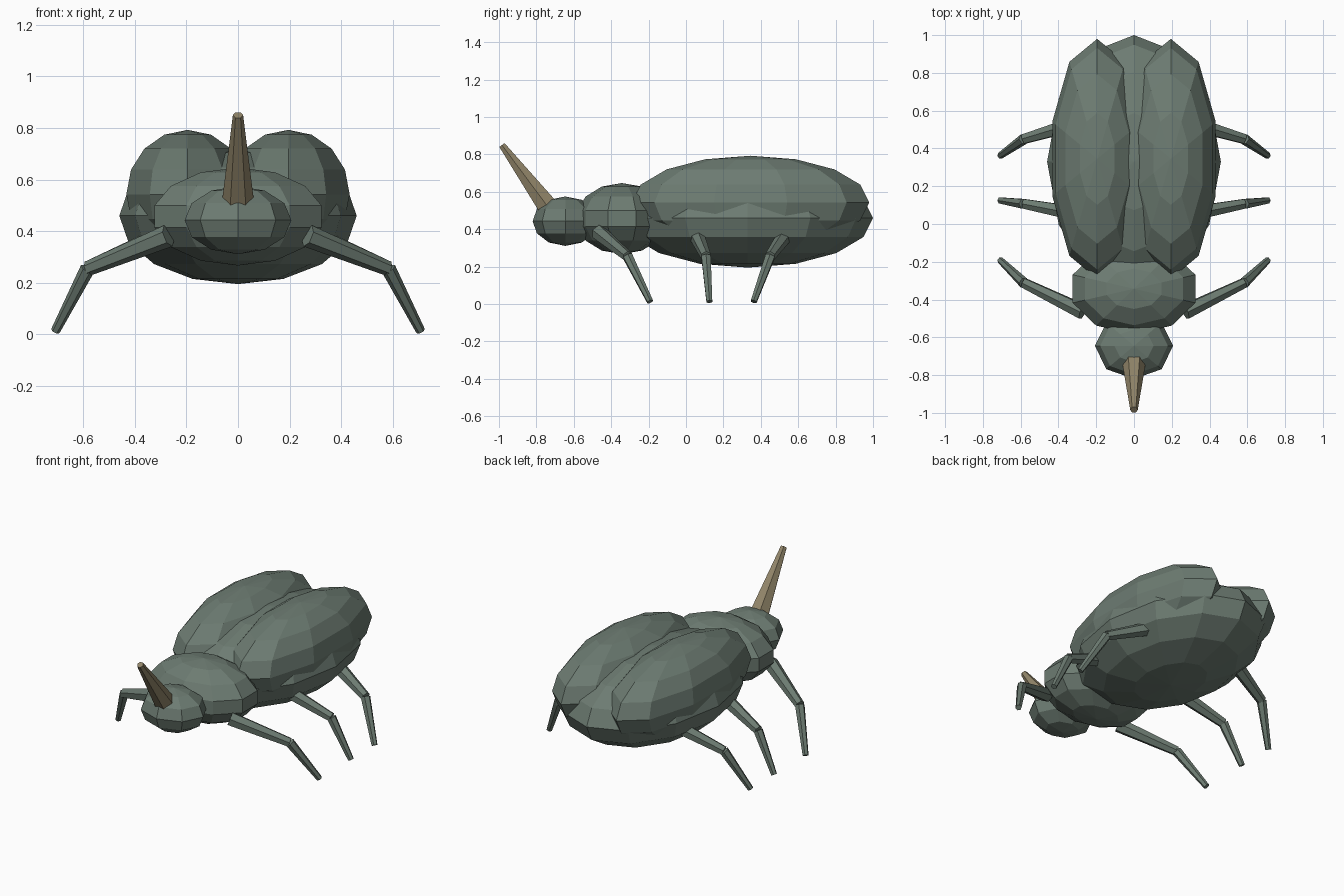
import bpy
import bmesh
from mathutils import Matrix, Vector

cube = bpy.data.objects.get("Cube")
if cube:
    bpy.data.objects.remove(cube, do_unlink=True)


def make_material(name, rgb):
    mat = bpy.data.materials.new(name)
    mat.use_nodes = True
    colour = (*rgb, 1)
    mat.diffuse_color = colour
    mat.node_tree.nodes["Principled BSDF"].inputs["Base Color"].default_value = colour
    return mat


shell = make_material("grey green shell", (0.152, 0.2, 0.168))
horn_tan = make_material("horn tan", (0.29, 0.24, 0.145))


def finish(name, bm, mat):
    mesh = bpy.data.meshes.new(name)
    bm.to_mesh(mesh)
    bm.free()
    mesh.materials.append(mat)
    obj = bpy.data.objects.new(name, mesh)
    bpy.context.collection.objects.link(obj)
    return obj


def ellipsoid(name, centre, radii, segments, rings):
    bm = bmesh.new()
    bmesh.ops.create_uvsphere(bm, u_segments=segments, v_segments=rings, radius=1)
    bmesh.ops.transform(bm, verts=bm.verts,
                        matrix=Matrix.Translation(centre) @ Matrix.Diagonal((*radii, 1)))
    return finish(name, bm, shell)


def add_taper(bm, start, end, r1, r2, sides=6):
    """Capped tapered rod between two points, with an edge facing forward."""
    start, end = Vector(start), Vector(end)
    axis = (end - start).normalized()
    front = Vector((0, -1, 0))
    front = (front - axis * front.dot(axis)).normalized()
    side = axis.cross(front)
    frame = Matrix((front, side, axis)).transposed().to_4x4()
    bmesh.ops.create_cone(bm, cap_ends=True, segments=sides, radius1=r1, radius2=r2,
                          depth=(end - start).length,
                          matrix=Matrix.Translation((start + end) / 2) @ frame)


# Body
ellipsoid("abdomen", (0, 0.33, 0.46), (0.46, 0.67, 0.265), 12, 8)
ellipsoid("thorax", (0, -0.343, 0.457), (0.35, 0.247, 0.19), 10, 7)
ellipsoid("head", (0, -0.645, 0.443), (0.207, 0.175, 0.132), 8, 6)

# Wing cases and legs, mirrored left and right
legs = {
    "front_leg": ((0.27, -0.465, 0.382), (0.583, -0.312, 0.255), (0.708, -0.192, 0.013)),
    "middle_leg": ((0.28, 0.05, 0.382), (0.583, 0.107, 0.255), (0.708, 0.125, 0.013)),
    "hind_leg": ((0.28, 0.54, 0.382), (0.583, 0.45, 0.255), (0.708, 0.362, 0.013)),
}
for label, sign in (("left", 1), ("right", -1)):
    ellipsoid(label + "_wing_case", (sign * 0.195, 0.345, 0.543), (0.25, 0.635, 0.25), 10, 8)
    for part, points in legs.items():
        hip, knee, foot = [(sign * x, y, z) for x, y, z in points]
        bm = bmesh.new()
        add_taper(bm, hip, knee, 0.044, 0.029)
        add_taper(bm, knee, foot, 0.029, 0.018)
        finish(label + "_" + part, bm, shell)

# Horn
bm = bmesh.new()
add_taper(bm, (0, -0.705, 0.475), (0, -0.984, 0.85), 0.067, 0.02)
finish("horn", bm, horn_tan)
